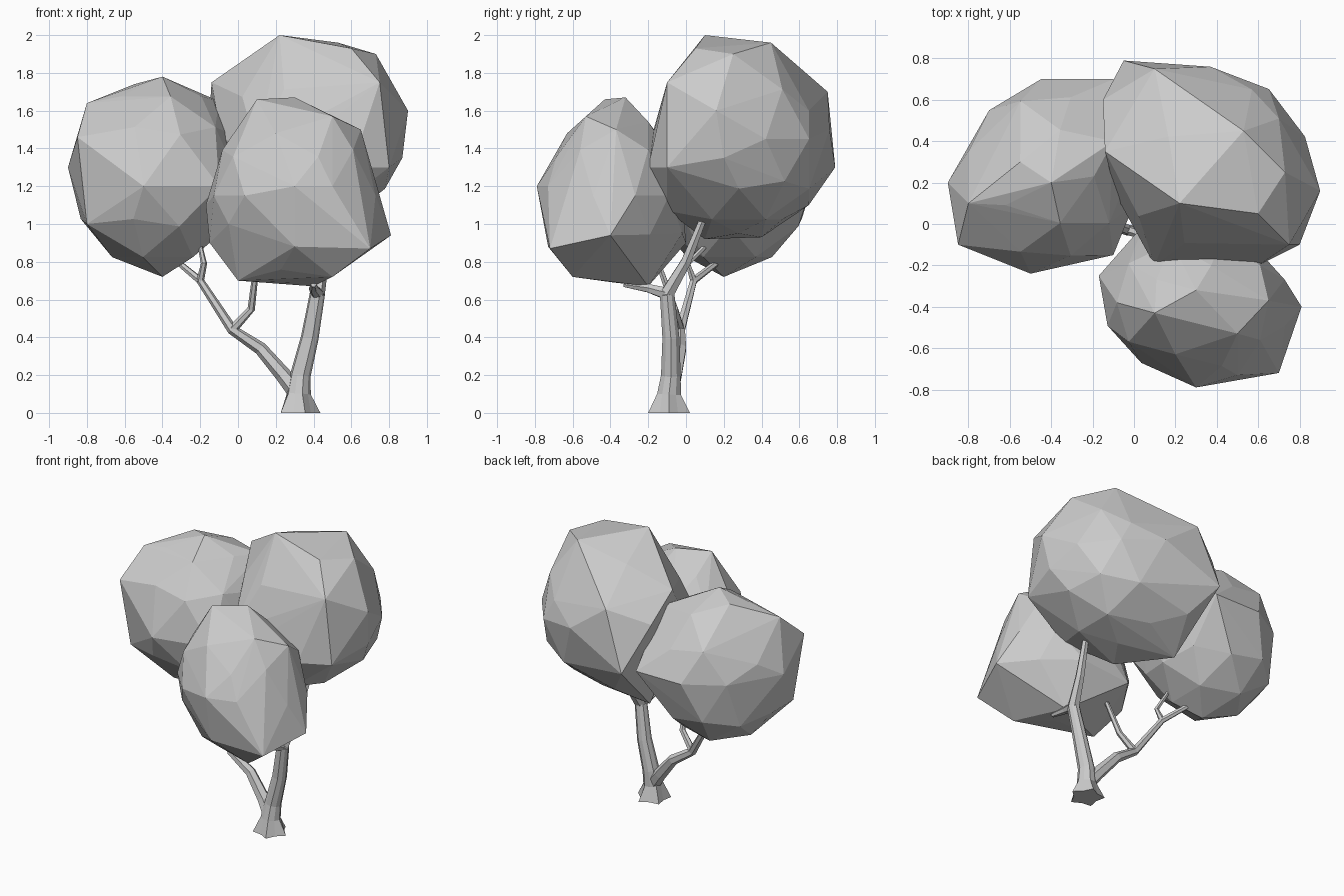
import bpy
import bmesh
import math
from mathutils import Vector

default_cube = bpy.data.objects.get("Cube")
if default_cube:
    bpy.data.objects.remove(default_cube)

colour = (0.6, 0.6, 0.6, 1)
grey = bpy.data.materials.new("plain grey")
grey.use_nodes = True
grey.diffuse_color = colour
grey.node_tree.nodes["Principled BSDF"].inputs["Base Color"].default_value = colour


def finish(bm, name):
    bmesh.ops.recalc_face_normals(bm, faces=bm.faces[:])
    mesh = bpy.data.meshes.new(name)
    bm.to_mesh(mesh)
    bm.free()
    mesh.materials.append(grey)
    obj = bpy.data.objects.new(name, mesh)
    bpy.context.collection.objects.link(obj)


def foliage(name, centre, radii, corners):
    """Faceted clump: a coarse ball pulled out to a few corner points."""
    bm = bmesh.new()
    bmesh.ops.create_icosphere(bm, subdivisions=2, radius=1)
    bmesh.ops.scale(bm, vec=radii, verts=bm.verts[:])
    bmesh.ops.translate(bm, vec=centre, verts=bm.verts[:])
    points = [vert.co.copy() for vert in bm.verts]
    peaks = [Vector(corner) for corner in corners]
    bm.clear()
    # leave out ball points close to a corner, so the facets stay large
    for point in points:
        if all((point - peak).length > 0.17 for peak in peaks):
            bm.verts.new(point)
    for peak in peaks:
        bm.verts.new(peak)
    bmesh.ops.convex_hull(bm, input=bm.verts[:])
    loose = [vert for vert in bm.verts if not vert.link_faces]
    bmesh.ops.delete(bm, geom=loose, context='VERTS')
    finish(bm, name)


def limb(name, path, thick, thin, sides=6, flare=0.0):
    """Limb tapering evenly along its path, with optional root lobes."""
    bm = bmesh.new()
    points = [Vector(point) for point in path]
    last = len(points) - 1
    rings = []
    for index, point in enumerate(points):
        along = points[min(index + 1, last)] - points[max(index - 1, 0)]
        turn = Vector((0, 0, 1)).rotation_difference(along)
        radius = thick + (thin - thick) * index / last
        spread = flare / (1 + index) ** 3
        ring = []
        for side in range(sides):
            angle = math.tau * side / sides
            reach = radius + spread * (1 if side % 2 == 0 else 0.3)
            offset = Vector((math.cos(angle), math.sin(angle), 0)) * reach
            ring.append(bm.verts.new(point + turn @ offset))
        rings.append(ring)
    for low, high in zip(rings, rings[1:]):
        for side in range(sides):
            after = (side + 1) % sides
            bm.faces.new((low[side], low[after], high[after], high[side]))
    bm.faces.new(rings[0])
    bm.faces.new(rings[-1])
    finish(bm, name)


# Three clumps of leaves
foliage("right_foliage", (-0.43, 0.23, 1.25), (0.45, 0.45, 0.5), [
    (-0.8, 0.1, 1.64), (-0.85, -0.1, 1.46), (-0.9, 0.2, 1.3),
    (-0.5, -0.24, 1.2), (-0.8, -0.05, 1), (-0.8, 0.35, 1.4),
    (-0.7, 0.55, 1.3), (-0.45, 0.7, 1.3), (-0.1, 0.7, 1.3),
    (-0.1, 0.4, 1.65), (-0.4, 0.2, 1.78), (-0.1, -0.15, 1.2),
    (-0.4, 0.2, 0.72), (-0.55, 0.3, 1.74)])
foliage("back_foliage", (0.37, 0.28, 1.45), (0.48, 0.46, 0.5), [
    (0.22, 0.1, 2), (0.53, 0.45, 1.96), (0.6, 0.05, 1.93), (0.73, 0.25, 1.9),
    (0.75, -0.1, 1.75), (-0.14, 0.35, 1.75), (0.9, 0.16, 1.6),
    (0.87, 0.2, 1.35), (-0.05, 0.79, 1.3), (0.1, 0.75, 1.7),
    (0.37, 0.76, 1.5), (0.57, 0.65, 1.6), (0.8, -0.1, 1.3),
    (0.6, -0.2, 1.3), (0.1, -0.2, 1.4), (-0.15, 0.6, 1.6),
    (0, 0.4, 0.93), (0.25, 0.1, 0.92), (0.1, 0.65, 1.1), (0.5, -0.1, 1.07)])
foliage("front_foliage", (0.3, -0.38, 1.15), (0.45, 0.36, 0.46), [
    (0.1, -0.43, 1.66), (0.3, -0.32, 1.67), (0.5, -0.53, 1.57),
    (0.65, -0.37, 1.5), (0.2, -0.63, 1.48), (0.81, -0.4, 0.94),
    (0.7, -0.72, 0.87), (0.3, -0.79, 1.2), (0.5, -0.73, 1.2),
    (0.3, -0.73, 0.88), (0.5, -0.6, 0.72), (-0.05, -0.55, 1),
    (-0.17, -0.25, 1.1), (-0.15, -0.3, 0.9), (0, -0.4, 0.7),
    (0.4, -0.2, 0.67), (0.05, 0, 0.9), (0.4, -0.02, 0.95)])

# Points where limbs meet
root = (0.32, -0.09, 0)
collar = (0.32, -0.09, 0.1)
crotch = (0.33, -0.08, 0.2)
trunk_top = (0.42, -0.1, 0.63)
elbow = (-0.03, -0.03, 0.44)
low_fork = (-0.2, 0.04, 0.7)

# Trunk with flared roots, leaning towards the model's left
limb("trunk", [root, collar, crotch, (0.38, -0.08, 0.4), trunk_top],
     0.066, 0.04, sides=10, flare=0.05)

# Branches and twigs reaching into the leaves
limb("back_branch", [trunk_top, (0.45, 0, 0.8), (0.48, 0.1, 1.05)], 0.04, 0.02)
limb("front_branch", [trunk_top, (0.4, -0.2, 0.66), (0.4, -0.33, 0.68)], 0.035, 0.015)
limb("low_branch", [collar, (0.24, -0.06, 0.2), (0.12, -0.03, 0.34),
                    elbow, low_fork], 0.05, 0.02)
limb("outer_twig", [low_fork, (-0.32, 0.17, 0.8), (-0.36, 0.2, 0.85)], 0.02, 0.013)
limb("inner_twig", [low_fork, (-0.18, 0.01, 0.79), (-0.2, 0.1, 0.88)], 0.02, 0.013)
limb("front_twig", [elbow, (0.07, -0.06, 0.55), (0.1, -0.15, 0.8)], 0.025, 0.015)
